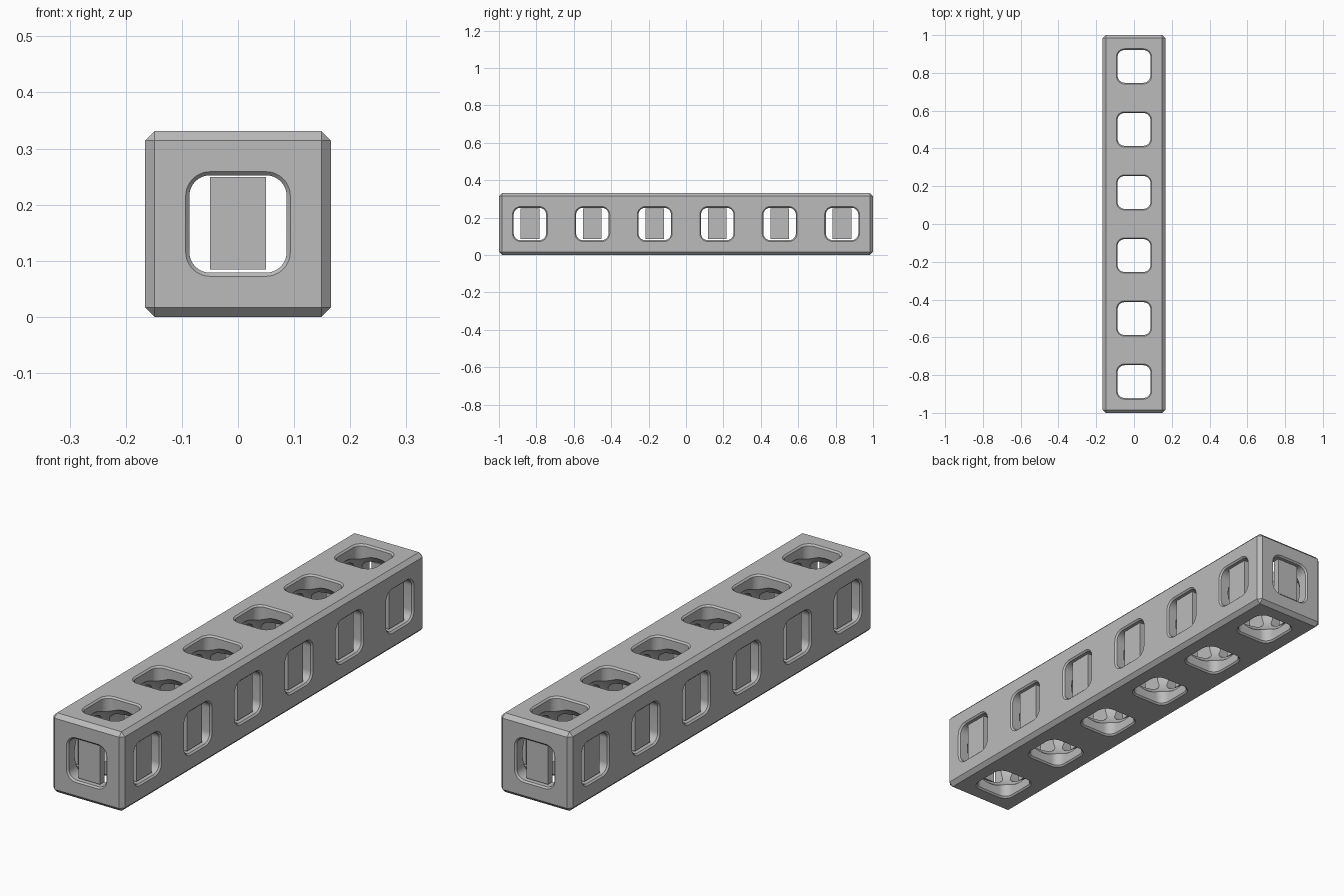
import bpy, bmesh, math
from mathutils import Vector, Matrix

if "Cube" in bpy.data.objects:
    bpy.data.objects.remove(bpy.data.objects["Cube"])

W = 0.331                    # beam width and height
H = W / 2
PITCH = (2 - W) / 5          # spacing of the six cells
A, R, C = 0.0868, 0.037, 0.0065   # window half size, corner radius, rim chamfer
CELLS = [-1 + H + i * PITCH for i in range(6)]

grey = bpy.data.materials.new("plain grey")
grey.diffuse_color = (0.5, 0.5, 0.5, 1)
grey.use_nodes = True
grey.node_tree.nodes["Principled BSDF"].inputs["Base Color"].default_value = grey.diffuse_color


def add_object(name, bm):
    bmesh.ops.recalc_face_normals(bm, faces=bm.faces)
    me = bpy.data.meshes.new(name)
    bm.to_mesh(me)
    bm.free()
    me.materials.append(grey)
    ob = bpy.data.objects.new(name, me)
    bpy.context.collection.objects.link(ob)
    return ob


def box(name, size, centre, bevel=0):
    bm = bmesh.new()
    bmesh.ops.create_cube(bm, size=1)
    bmesh.ops.scale(bm, vec=size, verts=bm.verts)
    if bevel:
        bmesh.ops.bevel(bm, geom=bm.edges[:], offset=bevel, segments=1, affect='EDGES')
    bmesh.ops.translate(bm, vec=centre, verts=bm.verts)
    return add_object(name, bm)


def rounded_square(half, radius, n=8):
    pts = []
    for q in range(4):
        a0 = q * math.pi / 2
        cx = (half - radius) * (1 if q in (0, 3) else -1)
        cy = (half - radius) * (1 if q in (0, 1) else -1)
        for i in range(n + 1):
            t = a0 + i / n * math.pi / 2
            pts.append((cx + radius * math.cos(t), cy + radius * math.sin(t)))
    return pts


def tunnel(half_len, rot, centre):
    """Rounded square prism along local z, flared at both ends."""
    e = 0.01
    bm = bmesh.new()
    rings = []
    for z, g in ((-half_len - e, C + e), (-half_len + C, 0),
                 (half_len - C, 0), (half_len + e, C + e)):
        rings.append([bm.verts.new((x, y, z)) for x, y in rounded_square(A + g, R + g)])
    n = len(rings[0])
    for lo, hi in zip(rings, rings[1:]):
        for i in range(n):
            j = (i + 1) % n
            bm.faces.new((lo[i], lo[j], hi[j], hi[i]))
    bm.faces.new(rings[0][::-1])
    bm.faces.new(rings[-1])
    bmesh.ops.transform(bm, matrix=Matrix.Translation(centre) @ rot, verts=bm.verts)
    return add_object("tunnel_cutter", bm)


def cavity(centre):
    bm = bmesh.new()
    bmesh.ops.create_uvsphere(bm, u_segments=48, v_segments=24, radius=0.15)
    bmesh.ops.translate(bm, vec=centre, verts=bm.verts)
    return add_object("cavity_cutter", bm)


# Chamfered beam
beam = box("beam", (W, 2, W), (0, 0, H), bevel=0.0165)

# Round cavities first, then windows through every face
along_x = Matrix.Rotation(math.pi / 2, 4, 'Y')
along_y = Matrix.Rotation(math.pi / 2, 4, 'X')
cutters = [cavity(Vector((0, y, H))) for y in CELLS]
for y in CELLS:
    cutters.append(tunnel(H, along_x, Vector((0, y, H))))
    cutters.append(tunnel(H, Matrix.Identity(4), Vector((0, y, H))))
cutters.append(tunnel(1, along_y, Vector((0, 0, H))))

bpy.context.view_layer.objects.active = beam
for c in cutters:
    c.hide_render = True
    m = beam.modifiers.new("cut", 'BOOLEAN')
    m.operation, m.solver, m.object = 'DIFFERENCE', 'EXACT', c
    bpy.ops.object.modifier_apply(modifier=m.name)
    bpy.data.objects.remove(c)

bpy.ops.object.select_all(action='DESELECT')
beam.select_set(True)
bpy.ops.object.shade_smooth_by_angle(angle=math.radians(25))

# Upright support plates standing in the side and end windows
DEPTH, THICK, TALL = 0.0165, 0.028, 0.165
off = DEPTH + THICK / 2
for s in (-1, 1):
    for y in CELLS:
        box("side_support", (THICK, 0.1, TALL), (s * (H - off), y, H + 0.001))
    box("end_support", (0.1, THICK, TALL), (0, s * (1 - off), H + 0.001))

# Matching supports between neighbouring cells
for a, b in zip(CELLS, CELLS[1:]):
    box("inner_support", (0.1, THICK, TALL), (0, (a + b) / 2, H + 0.001))
